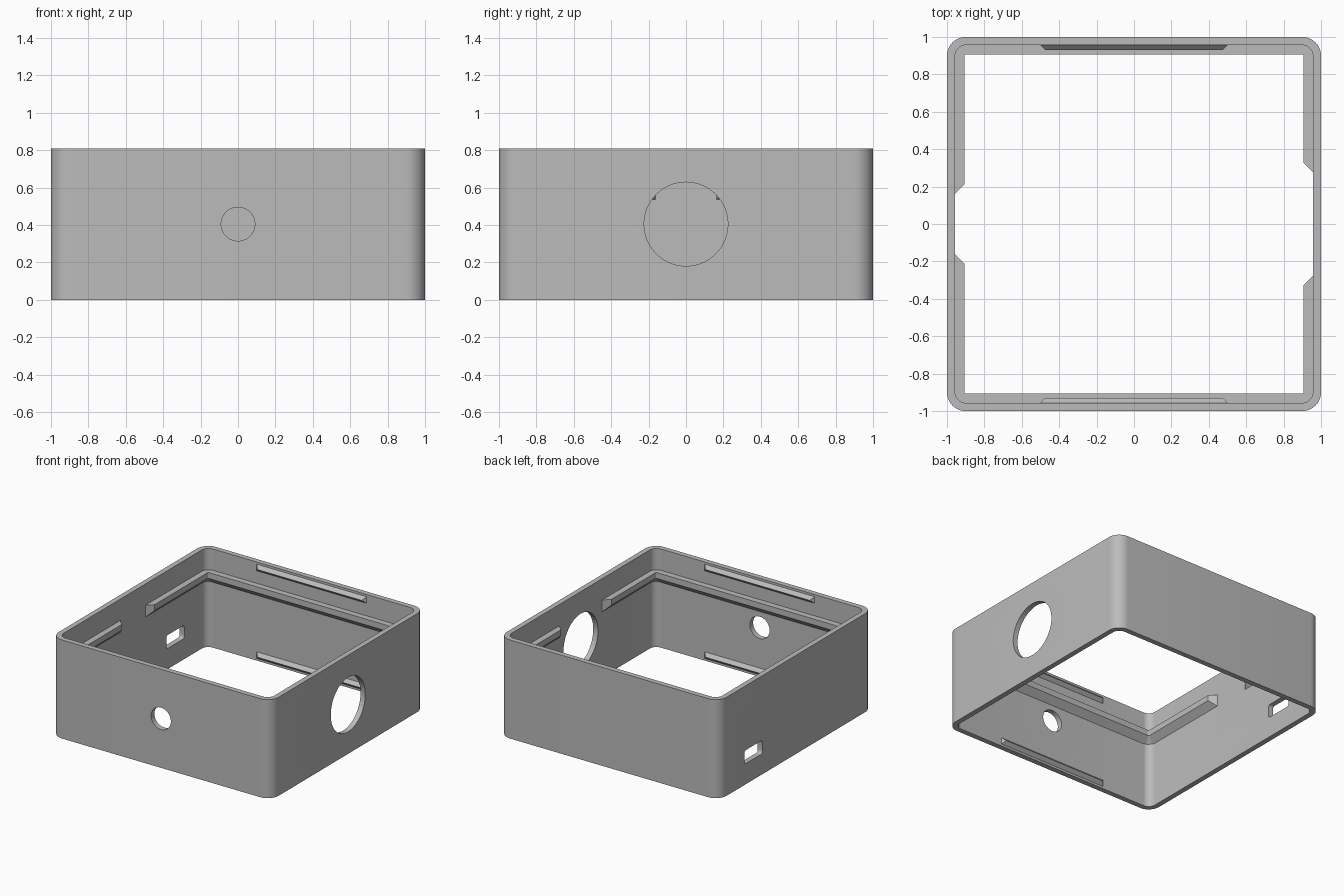
import bpy, bmesh, math
from mathutils import Matrix

HEIGHT = 0.81
INNER = 0.957      # inner face of the walls
LIP = 0.907        # inner face of the ledge

if "Cube" in bpy.data.objects:
    bpy.data.objects.remove(bpy.data.objects["Cube"], do_unlink=True)

grey = bpy.data.materials.new("plain grey")
grey.use_nodes = True
colour = (0.5, 0.5, 0.5, 1)
grey.diffuse_color = colour
grey.node_tree.nodes["Principled BSDF"].inputs["Base Color"].default_value = colour


def finish(name, bm):
    bmesh.ops.recalc_face_normals(bm, faces=bm.faces)
    mesh = bpy.data.meshes.new(name)
    bm.to_mesh(mesh)
    bm.free()
    mesh.materials.append(grey)
    obj = bpy.data.objects.new(name, mesh)
    bpy.context.collection.objects.link(obj)
    return obj


def rounded_rect(hx, hy, r, steps=10):
    """Outline of a rectangle with rounded corners."""
    points = []
    for i, (sx, sy) in enumerate([(1, 1), (-1, 1), (-1, -1), (1, -1)]):
        for k in range(steps + 1):
            a = math.pi / 2 * (i + k / steps)
            points.append((sx * (hx - r) + r * math.cos(a),
                           sy * (hy - r) + r * math.sin(a)))
    return points


def frame(name, section):
    """Sweep a closed section of (half size, corner radius, height)."""
    bm = bmesh.new()
    rings = [[bm.verts.new((x, y, z)) for x, y in rounded_rect(h, h, r)]
             for h, r, z in section]
    for a, b in zip(rings, rings[1:] + rings[:1]):
        for i in range(len(a)):
            j = (i + 1) % len(a)
            bm.faces.new((a[i], a[j], b[j], b[i]))
    return finish(name, bm)


def prism(name, outline, low, high, matrix=Matrix()):
    bm = bmesh.new()
    ends = [[bm.verts.new((x, y, z)) for x, y in outline] for z in (low, high)]
    n = len(outline)
    for end in ends:
        bm.faces.new(end)
    for i in range(n):
        j = (i + 1) % n
        bm.faces.new((ends[0][i], ends[0][j], ends[1][j], ends[1][i]))
    bm.transform(matrix)
    return finish(name, bm)


def cut(target, cutters):
    for cutter in cutters:
        cutter.hide_render = True
        mod = target.modifiers.new("cut", "BOOLEAN")
        mod.operation = "DIFFERENCE"
        mod.solver = "EXACT"
        mod.object = cutter
    select(target)
    for mod in list(target.modifiers):
        bpy.ops.object.modifier_apply(modifier=mod.name)
    for cutter in cutters:
        bpy.data.objects.remove(cutter, do_unlink=True)


def select(obj):
    bpy.ops.object.select_all(action="DESELECT")
    obj.select_set(True)
    bpy.context.view_layer.objects.active = obj


def circle(r, n=64):
    return [(r * math.cos(math.tau * i / n), r * math.sin(math.tau * i / n))
            for i in range(n)]


# Four walls, open above and below
walls = frame("walls", [(1, 0.1, 0), (1, 0.1, HEIGHT),
                        (INNER, 0.06, HEIGHT), (INNER, 0.06, 0)])

# Round holes in the front and one side, slot in the other side
to_x = Matrix(((0, 0, 1, 0), (1, 0, 0, 0), (0, 1, 0, 0), (0, 0, 0, 1)))
to_y = Matrix.Rotation(math.pi / 2, 4, "X")
mid = Matrix.Translation((0, 0, HEIGHT / 2))
slot_at = Matrix.Translation((0, 0.553, 0.225))
cut(walls, [
    prism("front_hole_cutter", circle(0.09), 0.8, 1.2, mid @ to_y),
    prism("side_hole_cutter", circle(0.224), 0.8, 1.2, mid @ to_x),
    prism("slot_cutter", rounded_rect(0.117, 0.055, 0.02, 4), -1.2, -0.8,
          slot_at @ to_x),
])

# Inner ledge with a sloped underside, rooted in the walls
ROOT = 0.97
ledge = frame("ledge", [(ROOT, 0.06, 0.635), (LIP, 0.008, 0.635),
                        (LIP, 0.008, 0.587), (INNER, 0.05, 0.537),
                        (ROOT, 0.06, 0.537)])


# Gaps in the ledge with angled ends
def gap(side, half):
    outline = [(side * x, s * (half + INNER - x))
               for x, s in [(0.85, -1), (1, -1), (1, 1), (0.85, 1)]]
    return prism("gap_cutter", outline, 0.4, 0.75)


cut(ledge, [gap(1, 0.278), gap(-1, 0.163)])


# Snap ridges along the front and back walls, near both rims
def ridge(name, side, z):
    d = 0.027
    bm = bmesh.new()
    for x in (-0.5, 0.5):
        tip = x - math.copysign(d, x)
        bm.verts.new((tip, side * (INNER - d), z))
        for dz in (-d, d):
            bm.verts.new((x, side * INNER, z + dz))
            bm.verts.new((x, side * ROOT, z + dz))
    bmesh.ops.convex_hull(bm, input=bm.verts)
    bmesh.ops.dissolve_limit(bm, angle_limit=0.01, verts=bm.verts, edges=bm.edges)
    return finish(name, bm)


for side, where in ((-1, "front"), (1, "back")):
    for z, level in ((0.045, "lower"), (HEIGHT - 0.045, "upper")):
        ridge(f"{where}_{level}_ridge", side, z)

for part in (walls, ledge):
    select(part)
    bpy.ops.object.shade_smooth_by_angle(angle=math.radians(30))
